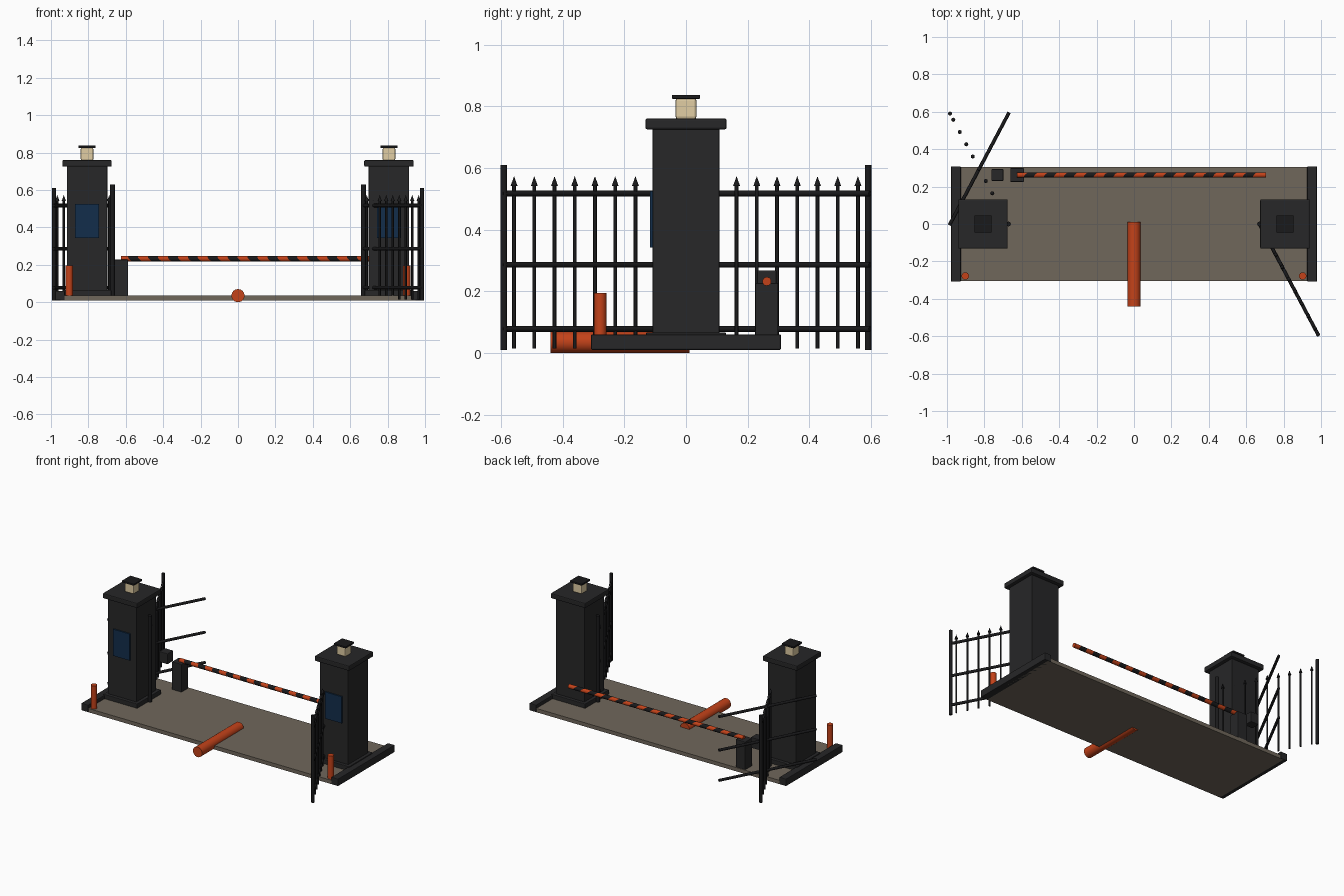
import bpy, bmesh, math
from mathutils import Vector

if "Cube" in bpy.data.objects:
    bpy.data.objects.remove(bpy.data.objects["Cube"], do_unlink=True)


def material(name, rgb):
    m = bpy.data.materials.new(name)
    m.use_nodes = True
    m.diffuse_color = (*rgb, 1)
    m.node_tree.nodes["Principled BSDF"].inputs["Base Color"].default_value = (*rgb, 1)
    return m


STONE = material("charcoal stone", (0.02, 0.02, 0.021))
IRON = material("black iron", (0.01, 0.01, 0.011))
PAVING = material("taupe paving", (0.16, 0.135, 0.105))
RED = material("signal red", (0.55, 0.055, 0.01))
LAMP = material("warm lamp glass", (0.75, 0.61, 0.37))
BLUE = material("deep blue", (0.006, 0.027, 0.07))


def finish(name, bm, mats):
    bmesh.ops.recalc_face_normals(bm, faces=bm.faces)
    mesh = bpy.data.meshes.new(name)
    bm.to_mesh(mesh)
    bm.free()
    for m in mats:
        mesh.materials.append(m)
    ob = bpy.data.objects.new(name, mesh)
    bpy.context.collection.objects.link(ob)
    return ob


def box(name, lo, hi, mat, bevel=0.0):
    lo, hi = Vector(lo), Vector(hi)
    bm = bmesh.new()
    bmesh.ops.create_cube(bm, size=1)
    for v in bm.verts:
        v.co = (lo + hi) / 2 + v.co * (hi - lo)
    ob = finish(name, bm, [mat])
    if bevel:
        mod = ob.modifiers.new("soft edges", "BEVEL")
        mod.width, mod.segments = bevel, 2
    return ob


def smooth(ob):
    bpy.ops.object.select_all(action="DESELECT")
    ob.select_set(True)
    bpy.context.view_layer.objects.active = ob
    bpy.ops.object.shade_smooth_by_angle(angle=math.radians(50))


def rod(name, a, b, r, mat, sides=16, tip=None):
    """Cylinder from a to b; a second radius makes it a cone."""
    a, b = Vector(a), Vector(b)
    bm = bmesh.new()
    bmesh.ops.create_cone(bm, cap_ends=True, segments=sides, radius1=r,
                          radius2=r if tip is None else tip, depth=(b - a).length)
    turn = (b - a).to_track_quat("Z", "Y").to_matrix()
    for v in bm.verts:
        v.co = turn @ v.co + (a + b) / 2
    ob = finish(name, bm, [mat])
    smooth(ob)
    return ob


# Ground and kerbs
box("road_slab", (-0.95, -0.305, 0.01), (0.95, 0.305, 0.036), PAVING)

PX = 0.807
for side, s in (("left", 1), ("right", -1)):
    def block(part, half_x, half_y, z0, z1, mat, bevel=0.0):
        box(side + "_" + part, (s * PX - half_x, -half_y, z0),
            (s * PX + half_x, half_y, z1), mat, bevel)

    box(side + "_kerb", (s * 0.952 - 0.026, -0.308, 0.01),
        (s * 0.952 + 0.026, 0.308, 0.06), STONE, 0.004)

    # Pillar with plinth, cap and lamp
    block("pillar_plinth", 0.13, 0.13, 0.012, 0.066, STONE, 0.004)
    block("pillar_shaft", 0.108, 0.108, 0.06, 0.73, STONE, 0.003)
    block("pillar_cap", 0.132, 0.132, 0.725, 0.76, STONE, 0.006)
    block("lamp", 0.034, 0.034, 0.758, 0.826, LAMP, 0.008)
    block("lamp_cap", 0.046, 0.046, 0.824, 0.837, IRON, 0.003)
    box(side + "_sign_plate", (s * PX - 0.064, -0.117, 0.342),
        (s * PX + 0.064, -0.108, 0.525), BLUE)

    rod(side + "_bollard", (s * 0.902, -0.278, 0.03), (s * 0.902, -0.278, 0.195), 0.02, RED)

    # Open gate leaf, swinging forward on the left and back on the right
    angle = math.radians(27.9)
    hinge = Vector((s * 0.671, 0, 0))
    along = Vector((s * math.sin(angle), -s * math.cos(angle), 0))
    width = 0.668
    up = Vector((0, 0, 1))
    rod(side + "_gate_hinge_post", hinge + up * 0.03, hinge + up * 0.628, 0.013, IRON, 12)
    end = hinge + along * width
    rod(side + "_gate_end_post", end + up * 0.01, end + up * 0.61, 0.0105, IRON, 12)
    for i in range(9):
        foot = hinge + along * width * (i + 0.5) / 9
        rod(side + "_gate_picket", foot + up * 0.015, foot + up * 0.545, 0.006, IRON, 8)
        rod(side + "_gate_spear", foot + up * 0.542, foot + up * 0.573, 0.011, IRON, 8, 0.0)

    # The right leaf's rails hang askew, crossing its line of pickets
    middle = hinge + along * width / 2
    rail_dir = Vector((abs(along.x), -abs(along.y) * s, 0))
    for z in (0.078, 0.286, 0.517):
        rod(side + "_gate_rail", middle + up * z - rail_dir * 0.341,
            middle + up * z + rail_dir * 0.341, 0.0095, IRON, 8)

# Barrier post and counterweight
BY = 0.262
box("barrier_post", (-0.661, BY - 0.037, 0.03), (-0.588, BY + 0.037, 0.227), STONE, 0.004)
box("barrier_counterweight", (-0.762, BY - 0.031, 0.195), (-0.698, BY + 0.031, 0.268), STONE, 0.004)

# Striped barrier arm with slanted bands
bm = bmesh.new()
SIDES, BANDS, R = 12, 25, 0.0145
rings = []
for i in range(BANDS + 1):
    x = -0.625 + 1.33 * i / BANDS
    ring = []
    for k in range(SIDES):
        a = math.tau * k / SIDES
        y, z = R * math.cos(a), R * math.sin(a)
        slant = 0 if i in (0, BANDS) else 0.8 * (y - z)
        ring.append(bm.verts.new((x + slant, BY + y, 0.232 + z)))
    rings.append(ring)
for i in range(BANDS):
    for k in range(SIDES):
        n = (k + 1) % SIDES
        f = bm.faces.new((rings[i][k], rings[i][n], rings[i + 1][n], rings[i + 1][k]))
        f.material_index = i % 2
for ring in (rings[0], rings[-1]):
    bm.faces.new(ring)
smooth(finish("barrier_arm", bm, [RED, IRON]))

# Fallen drum lying across the front edge
rod("red_drum", (0, -0.44, 0.035), (0, 0.012, 0.035), 0.035, RED, 24)
